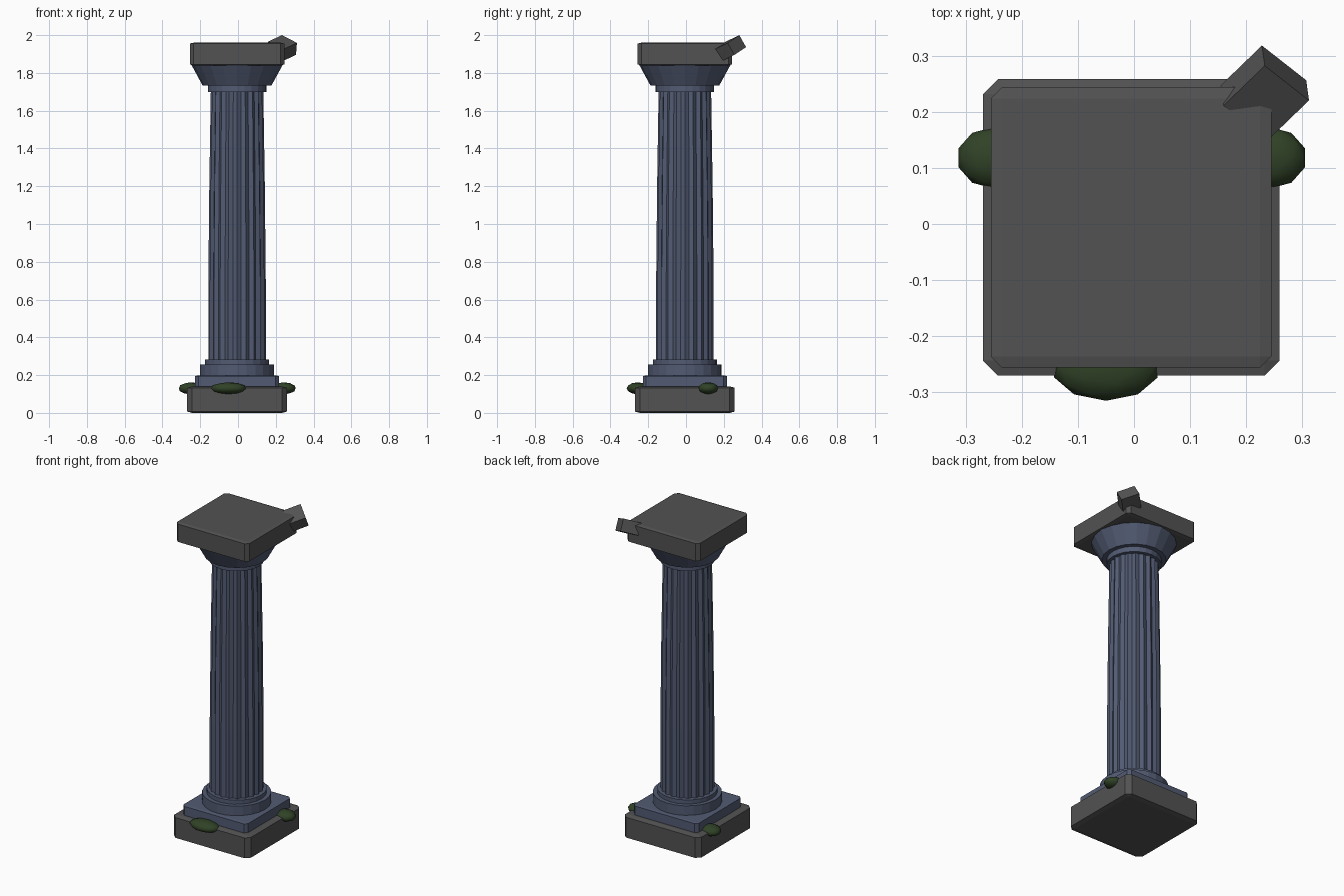
import bpy, bmesh, math
from mathutils import Vector, Matrix

if "Cube" in bpy.data.objects:
    bpy.data.objects.remove(bpy.data.objects["Cube"])

CX, CY = -0.005, -0.006   # column axis


def material(name, rgb):
    m = bpy.data.materials.new(name)
    m.diffuse_color = (*rgb, 1.0)
    m.use_nodes = True
    m.node_tree.nodes["Principled BSDF"].inputs["Base Color"].default_value = m.diffuse_color
    return m


GREY = material("grey_stone", (0.085, 0.085, 0.085))
BLUE = material("blue_stone", (0.085, 0.105, 0.17))
MOSS = material("dark_moss", (0.03, 0.055, 0.02))


def finish(bm, name, mat):
    bmesh.ops.recalc_face_normals(bm, faces=bm.faces)
    me = bpy.data.meshes.new(name)
    bm.to_mesh(me)
    bm.free()
    me.materials.append(mat)
    ob = bpy.data.objects.new(name, me)
    bpy.context.collection.objects.link(ob)
    return ob


def slab(name, width, z0, z1, bevel, mat):
    # chamfer a unit cube first, then stretch it, so the chamfer stretches too
    bm = bmesh.new()
    bmesh.ops.create_cube(bm, size=1)
    bmesh.ops.bevel(bm, geom=bm.edges[:], offset=bevel, segments=1,
                    affect='EDGES', profile=0.5)
    bmesh.ops.scale(bm, vec=(width, width, z1 - z0), verts=bm.verts)
    bmesh.ops.translate(bm, vec=(CX, CY, (z0 + z1) / 2), verts=bm.verts)
    return finish(bm, name, mat)


def turned(name, profile, sides, mat, flute=1.0):
    # stack of rings (radius, z); flute < 1 pulls in every second vertex
    bm = bmesh.new()
    rings = []
    for r, z in profile:
        ring = []
        for i in range(sides):
            a = 2 * math.pi * i / sides
            k = r * (flute if i % 2 else 1.0)
            ring.append(bm.verts.new((CX + k * math.cos(a), CY + k * math.sin(a), z)))
        rings.append(ring)
    for lo, hi in zip(rings, rings[1:]):
        for i in range(sides):
            j = (i + 1) % sides
            bm.faces.new((lo[i], lo[j], hi[j], hi[i]))
    bm.faces.new(rings[0][::-1])
    bm.faces.new(rings[-1])
    return finish(bm, name, mat)


# base
slab("base_slab", 0.528, 0.0, 0.14, 0.05, GREY)
slab("plinth", 0.445, 0.135, 0.198, 0.04, BLUE)
turned("base_drum", [(0.195, 0.195), (0.195, 0.257)], 24, BLUE)
turned("base_ring", [(0.17, 0.255), (0.17, 0.282)], 24, BLUE)

# fluted shaft with a slight swelling
turned("shaft", [(0.152, 0.28), (0.152, 0.7), (0.147, 1.2), (0.139, 1.71)],
       40, BLUE, flute=0.92)

# capital
turned("neck_ring", [(0.155, 1.70), (0.155, 1.735)], 24, BLUE)
turned("capital_cone", [(0.182, 1.733), (0.243, 1.845)], 20, BLUE)
slab("top_slab", 0.5, 1.84, 1.96, 0.04, GREY)

# broken chunk on the back right corner: top vertex plus three edge directions
top = Vector((0.233, 0.282, 2.0))
w = Vector((0.005, -0.036, 0.0635))
u = Vector((0.079, -0.0625, -0.040))
u -= w * (u.dot(w) / w.dot(w))
v = w.cross(u).normalized() * 0.108
if v.x > 0:
    v = -v
bm = bmesh.new()
bmesh.ops.create_cube(bm, size=1)
axes = Matrix((u, v, w)).transposed().to_4x4()
bmesh.ops.transform(bm, matrix=Matrix.Translation(top + (u + v - w) / 2) @ axes,
                    verts=bm.verts)
finish(bm, "broken_chunk", GREY)

# moss clumps on the base edge
for name, loc, size in (
        ("moss_front", (-0.05, -0.255, 0.13), (0.097, 0.06, 0.032)),
        ("moss_left", (-0.249, 0.118, 0.13), (0.067, 0.055, 0.032)),
        ("moss_right", (0.241, 0.118, 0.13), (0.067, 0.055, 0.032))):
    bm = bmesh.new()
    bmesh.ops.create_icosphere(bm, subdivisions=2, radius=1)
    bmesh.ops.scale(bm, vec=size, verts=bm.verts)
    bmesh.ops.translate(bm, vec=loc, verts=bm.verts)
    for f in bm.faces:
        f.smooth = True
    finish(bm, name, MOSS)
